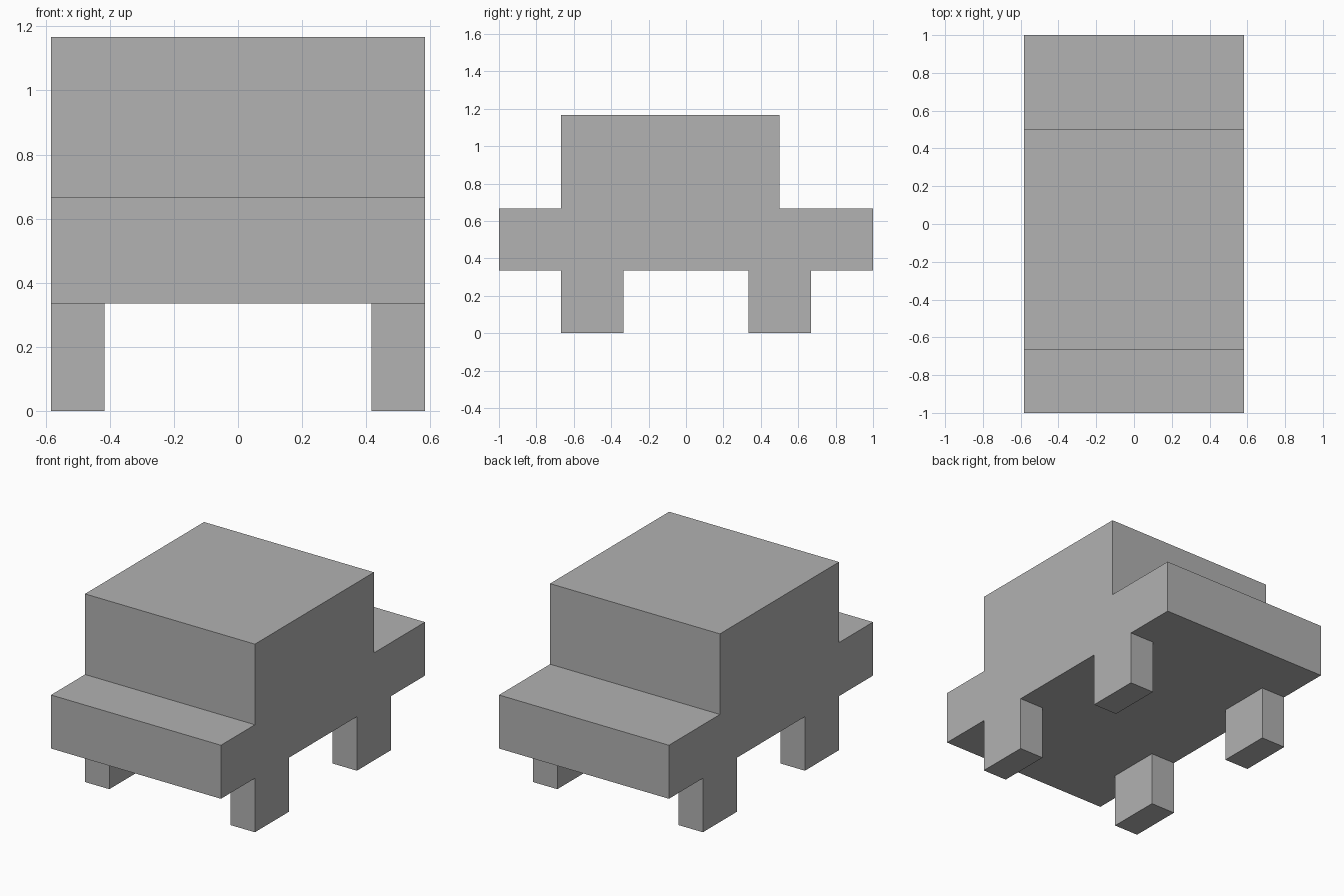
import bpy
import bmesh

cube = bpy.data.objects.get("Cube")
if cube:
    bpy.data.objects.remove(cube, do_unlink=True)

# Single flat colour
grey = bpy.data.materials.new("plain_grey")
grey.use_nodes = True
color = (0.445, 0.445, 0.445, 1)
grey.diffuse_color = color
grey.node_tree.nodes["Principled BSDF"].inputs["Base Color"].default_value = color

HALF_WIDTH = 0.583
WHEEL_WIDTH = 0.167
FLOOR = 0.335
DECK = 0.667
ROOF = 1.167


def extrude_profile(name, profile, x0, x1):
    """Extrude a (y, z) outline along x from x0 to x1."""
    bm = bmesh.new()
    face = bm.faces.new([bm.verts.new((x0, y, z)) for y, z in profile])
    result = bmesh.ops.extrude_face_region(bm, geom=[face])
    verts = [v for v in result["geom"] if isinstance(v, bmesh.types.BMVert)]
    bmesh.ops.translate(bm, verts=verts, vec=(x1 - x0, 0, 0))
    bmesh.ops.recalc_face_normals(bm, faces=bm.faces[:])
    mesh = bpy.data.meshes.new(name)
    bm.to_mesh(mesh)
    bm.free()
    mesh.materials.append(grey)
    obj = bpy.data.objects.new(name, mesh)
    bpy.context.collection.objects.link(obj)
    return obj


# Body with hood, cabin and rear deck
extrude_profile("car_body", [
    (-1, FLOOR), (1, FLOOR), (1, DECK), (0.5, DECK),
    (0.5, ROOF), (-0.667, ROOF), (-0.667, DECK), (-1, DECK),
], -HALF_WIDTH, HALF_WIDTH)

# Four block wheels, flush with the body sides
for end, y0, y1 in (("front", -0.667, -0.333), ("rear", 0.333, 0.667)):
    for side, s in (("left", 1), ("right", -1)):
        extrude_profile(f"{end}_{side}_wheel",
                        [(y0, 0), (y1, 0), (y1, FLOOR), (y0, FLOOR)],
                        s * (HALF_WIDTH - WHEEL_WIDTH), s * HALF_WIDTH)
